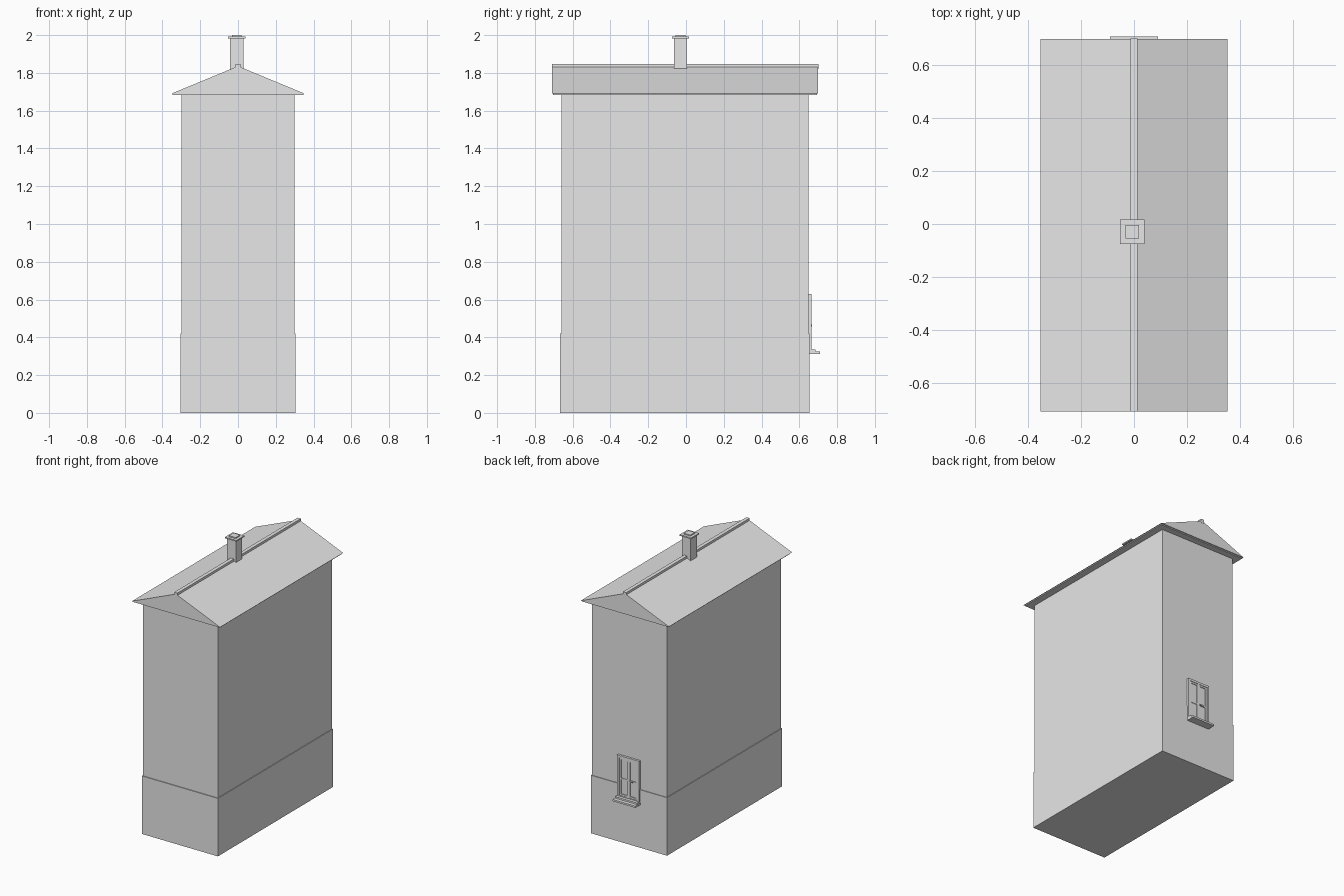
import bpy
import bmesh

cube = bpy.data.objects.get("Cube")
if cube:
    bpy.data.objects.remove(cube, do_unlink=True)

grey = bpy.data.materials.new("light_grey")
grey.use_nodes = True
COLOUR = (0.8, 0.8, 0.8, 1)
grey.diffuse_color = COLOUR
grey.node_tree.nodes["Principled BSDF"].inputs["Base Color"].default_value = COLOUR


def finish(name, bm):
    bmesh.ops.recalc_face_normals(bm, faces=bm.faces)
    mesh = bpy.data.meshes.new(name)
    bm.to_mesh(mesh)
    bm.free()
    mesh.materials.append(grey)
    obj = bpy.data.objects.new(name, mesh)
    bpy.context.collection.objects.link(obj)
    return obj


def box(name, x, y, z):
    """Box from (low, high) ranges on each axis."""
    bm = bmesh.new()
    bmesh.ops.create_cube(bm, size=1)
    for v in bm.verts:
        v.co = [r[0] if c < 0 else r[1] for c, r in zip(v.co, (x, y, z))]
    return finish(name, bm)


def prism(name, profile, y):
    """Extrude an xz profile along y."""
    bm = bmesh.new()
    face = bm.faces.new([bm.verts.new((px, y[0], pz)) for px, pz in profile])
    ext = bmesh.ops.extrude_face_region(bm, geom=[face])["geom"]
    for v in ext:
        if isinstance(v, bmesh.types.BMVert):
            v.co.y = y[1]
    return finish(name, bm)


def frame(name, x, y, z, w):
    """Rectangular frame of bar width w, facing the back."""
    box(name + "_top", x, y, (z[1] - w, z[1]))
    box(name + "_bottom", x, y, (z[0], z[0] + w))
    inner = (z[0] + w, z[1] - w)
    box(name + "_side_a", (x[0], x[0] + w), y, inner)
    box(name + "_side_b", (x[1] - w, x[1]), y, inner)


# Walls and plinth
box("walls", (-0.3, 0.3), (-0.66, 0.648), (0.4, 1.69))
box("plinth", (-0.305, 0.305), (-0.666, 0.653), (0, 0.42))

# Roof with flat soffit, eave lips and ridge cap
prism("roof", [(-0.353, 1.69), (0.353, 1.69), (0, 1.836)], (-0.71, 0.7))
box("soffit", (-0.347, 0.347), (-0.703, 0.693), (1.683, 1.69))
box("ridge_cap", (-0.013, 0.013), (-0.71, 0.702), (1.82, 1.847))

# Chimney
def square(name, half, z):
    box(name, (-0.007 - half, -0.007 + half), (-0.029 - half, -0.029 + half), z)

square("chimney_stack", 0.035, (1.8, 1.983))
square("chimney_cap", 0.046, (1.983, 1.992))
square("chimney_pot", 0.026, (1.992, 2.0))

# Window on the back wall
frame("window_casing", (-0.088, 0.088), (0.645, 0.664), (0.325, 0.63), 0.016)
box("window_pane", (-0.075, 0.075), (0.645, 0.655), (0.335, 0.62))
for name, x in (("left_sash", (0, 0.072)), ("right_sash", (-0.072, 0))):
    frame(name, x, (0.645, 0.66), (0.341, 0.614), 0.012)
    box(name + "_bar", (x[0] + 0.012, x[1] - 0.012), (0.645, 0.659), (0.458, 0.468))
box("window_mullion", (-0.007, 0.007), (0.645, 0.663), (0.341, 0.614))
box("window_handle", (-0.035, -0.007), (0.65, 0.667), (0.458, 0.467))
box("upper_sill", (-0.088, 0.088), (0.645, 0.685), (0.324, 0.336))
box("lower_sill", (-0.091, 0.091), (0.645, 0.71), (0.311, 0.324))
